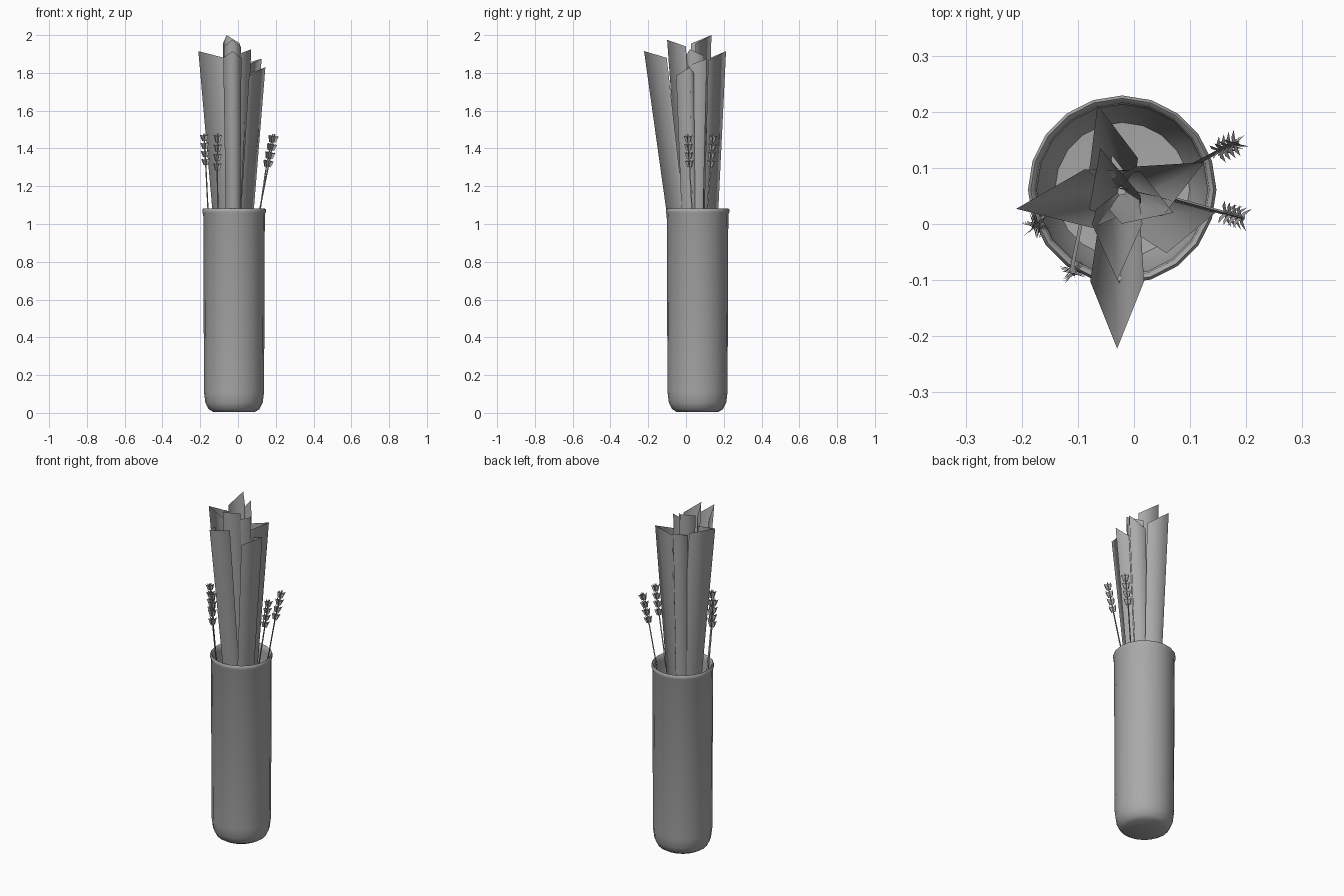
import bpy, bmesh, math
from mathutils import Vector

if "Cube" in bpy.data.objects:
    bpy.data.objects.remove(bpy.data.objects["Cube"], do_unlink=True)

AXIS = Vector((-0.021, 0.061, 0))

grey = bpy.data.materials.new("plain_grey")
grey.use_nodes = True
colour = (0.4, 0.4, 0.4, 1)
grey.diffuse_color = colour
grey.node_tree.nodes["Principled BSDF"].inputs["Base Color"].default_value = colour


def finish(bm, name, smooth_angle=None):
    """Turn a bmesh into a named object with the grey material."""
    mesh = bpy.data.meshes.new(name)
    bm.to_mesh(mesh)
    bm.free()
    mesh.materials.append(grey)
    obj = bpy.data.objects.new(name, mesh)
    bpy.context.collection.objects.link(obj)
    if smooth_angle:
        bpy.ops.object.select_all(action="DESELECT")
        obj.select_set(True)
        bpy.context.view_layer.objects.active = obj
        bpy.ops.object.shade_smooth_by_angle(angle=math.radians(smooth_angle))
    return obj


def make_vase(sides=20):
    """Lathe a hollow vase with rounded base and a lip."""
    profile = [(0, 0.005), (0.11, 0.005), (0.135, 0.02), (0.152, 0.055), (0.159, 0.11),
               (0.163, 1.05), (0.168, 1.062), (0.168, 1.076), (0.163, 1.083),
               (0.155, 1.076), (0.152, 1.05), (0.148, 0.11), (0.12, 0.035), (0, 0.025)]
    bm = bmesh.new()
    verts = [bm.verts.new(AXIS + Vector((r, 0, z))) for r, z in profile]
    edges = [bm.edges.new(pair) for pair in zip(verts, verts[1:])]
    bmesh.ops.spin(bm, geom=verts + edges, cent=AXIS, axis=(0, 0, 1),
                   angle=math.tau, steps=sides)
    bmesh.ops.remove_doubles(bm, verts=bm.verts, dist=0.0005)
    bmesh.ops.recalc_face_normals(bm, faces=bm.faces)
    finish(bm, "vase", 50)


def make_leaf(name, apex, heading, depth, width, drop=0.035, foot_scale=0.13):
    """Folded leaf: the spine faces outward and the tip slants inward."""
    apex = Vector(apex)
    a = math.radians(heading)
    out, side = Vector((math.cos(a), math.sin(a), 0)), Vector((-math.sin(a), math.cos(a), 0))
    foot = AXIS + (apex - AXIS) * foot_scale
    foot.z = 0.05
    offsets = [side * s * width / 2 - out * depth * abs(s) for s in (-1, 0, 1)]
    bm = bmesh.new()
    top = [bm.verts.new(apex + o - Vector((0, 0, drop if o.length else 0))) for o in offsets]
    low = [bm.verts.new(foot + o * 0.55) for o in offsets]
    for i in range(2):
        bm.faces.new((low[i], low[i + 1], top[i + 1], top[i]))
    finish(bm, name, 180)


def make_stalk(name, foot, neck, tip, tiers=4, blades=3):
    """Thin stem carrying a grain head of crossed, flared tiers."""
    foot, neck, tip = Vector(foot), Vector(neck), Vector(tip)
    up = (tip - neck).normalized()
    u = up.orthogonal().normalized()
    v = up.cross(u)
    bm = bmesh.new()
    rings = []
    for p in (foot, neck, tip):
        rings.append([bm.verts.new(p + (u * math.cos(t) + v * math.sin(t)) * 0.004)
                      for t in (0, math.tau / 3, math.tau * 2 / 3)])
    for lower, upper in zip(rings, rings[1:]):
        for i in range(3):
            j = (i + 1) % 3
            bm.faces.new((lower[i], lower[j], upper[j], upper[i]))
    step = (tip - neck) / tiers
    for k in range(tiers):
        base = neck + step * k
        for b in range(blades):
            t = math.pi * b / blades
            across = u * math.cos(t) + v * math.sin(t)
            outline = [(-0.013, 0.05), (0.013, 0.05), (0.024, 0.85), (0.008, 0.7),
                       (0, 1.0), (-0.008, 0.7), (-0.024, 0.85)]
            bm.faces.new([bm.verts.new(base + across * w + step * h) for w, h in outline])
    finish(bm, name)


make_vase()

# Outer leaves, then the inner ones
make_leaf("front_leaf", (-0.03, -0.222, 1.915), 270, 0.12, 0.096, foot_scale=0.08)
make_leaf("right_leaf", (-0.21, 0.027, 1.915), 188, 0.13, 0.105)
make_leaf("back_leaf", (-0.065, 0.212, 1.915), 105, 0.11, 0.09, 0.05, 0.4)
make_leaf("left_leaf", (0.145, 0.02, 1.83), 12, 0.1, 0.105, 0.045)
make_leaf("inner_back_leaf", (-0.06, 0.135, 2.0), 105, 0.1, 0.095, 0.045)
make_leaf("inner_front_leaf", (-0.03, -0.1, 1.975), 270, 0.1, 0.09)
make_leaf("inner_left_leaf", (0.07, 0.02, 1.925), 340, 0.08, 0.1)
make_leaf("back_left_leaf", (0.125, 0.11, 1.875), 28, 0.11, 0.1)

# Grain stalks
make_stalk("back_left_stalk", (0.02, 0.06, 0.4), (0.15, 0.13, 1.3), (0.185, 0.145, 1.475))
make_stalk("left_stalk", (-0.02, 0.07, 0.4), (0.16, 0.02, 1.3), (0.195, 0.01, 1.475))
make_stalk("front_stalk", (-0.09, 0.02, 0.4), (-0.11, -0.08, 1.28), (-0.107, -0.09, 1.48))
make_stalk("right_stalk", (-0.125, 0.06, 0.4), (-0.17, 0.0, 1.31), (-0.18, -0.005, 1.48))
